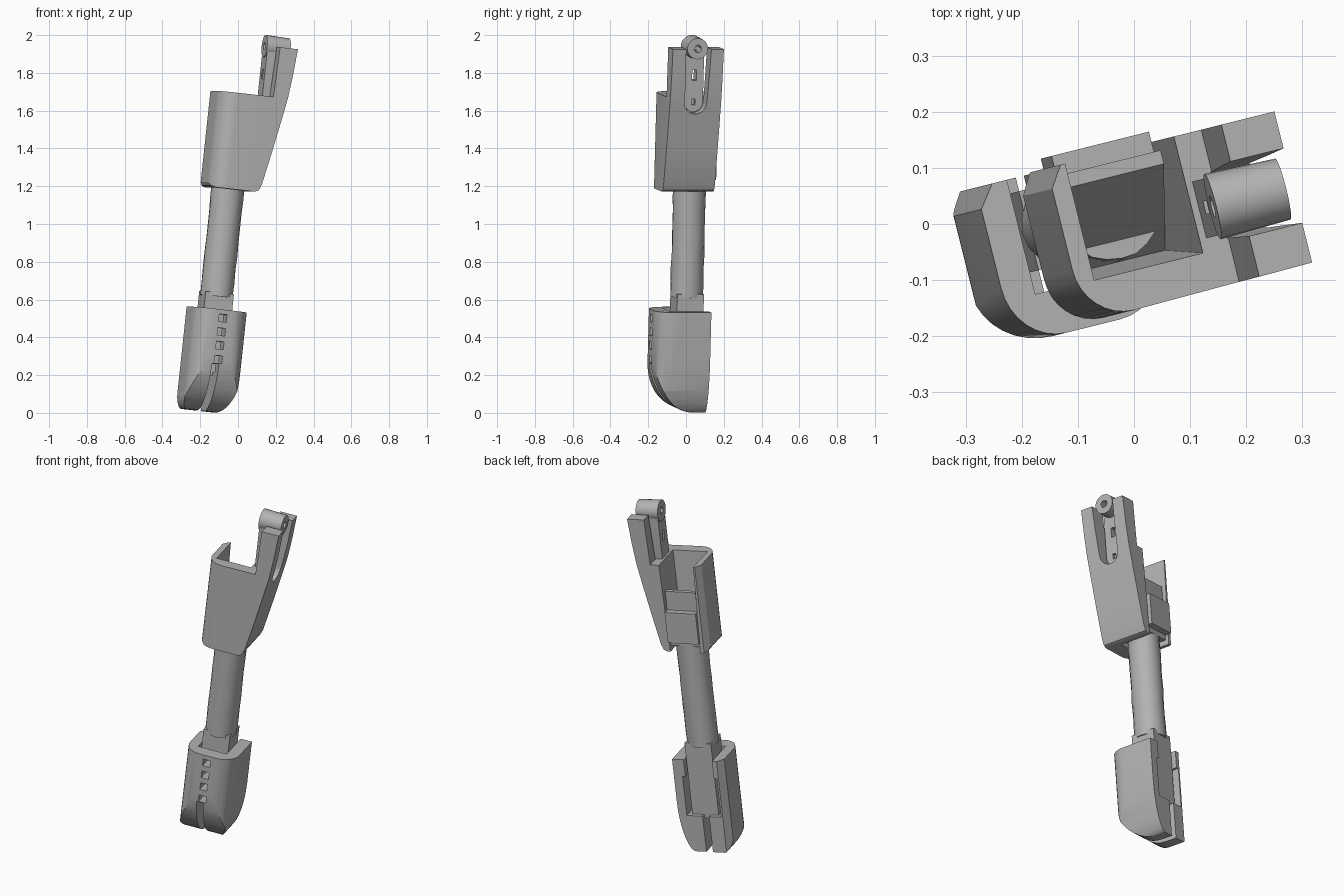
import bpy, bmesh, math, random
from mathutils import Matrix, Vector

if "Cube" in bpy.data.objects:
    bpy.data.objects.remove(bpy.data.objects["Cube"], do_unlink=True)

random.seed(4)
grey = bpy.data.materials.new("plain grey")
grey.use_nodes = True
colour = (0.45, 0.45, 0.45, 1)
grey.diffuse_color = colour
grey.node_tree.nodes["Principled BSDF"].inputs["Base Color"].default_value = colour

# The whole limb is built upright, then yawed and leaned by this matrix
LEAN = (Matrix.Translation((-0.181, -0.013, 0))
        @ Matrix.Rotation(math.radians(14), 4, "Z")
        @ Matrix.Rotation(math.radians(6.3), 4, "Y"))
parts = []


def from_bmesh(name, bm):
    bmesh.ops.recalc_face_normals(bm, faces=bm.faces[:])
    mesh = bpy.data.meshes.new(name)
    bm.to_mesh(mesh)
    bm.free()
    ob = bpy.data.objects.new(name, mesh)
    bpy.context.collection.objects.link(ob)
    mesh.materials.append(grey)
    return ob


def prism(name, profile, axis, lo, hi):
    """Extrude a 2D profile along one axis; the profile uses the other two in order."""
    bm = bmesh.new()

    def place(p, t):
        co = list(p)
        co.insert("xyz".index(axis), t)
        return bm.verts.new(co)
    a = [place(p, lo) for p in profile]
    b = [place(p, hi) for p in profile]
    bm.faces.new(a)
    bm.faces.new(b[::-1])
    for i in range(len(a)):
        j = (i + 1) % len(a)
        bm.faces.new((a[i], b[i], b[j], a[j]))
    return from_bmesh(name, bm)


def box(name, x, y, z):
    rect = [(x[0], y[0]), (x[1], y[0]), (x[1], y[1]), (x[0], y[1])]
    return prism(name, rect, "z", *z)


def tapered(name, low, high, z):
    """Box whose rectangles (x0, x1, y0, y1) differ at bottom and top."""
    bm = bmesh.new()
    for (x0, x1, y0, y1), h in zip((low, high), z):
        for x, y in ((x0, y0), (x1, y0), (x1, y1), (x0, y1)):
            bm.verts.new((x, y, h))
    bmesh.ops.convex_hull(bm, input=bm.verts[:])
    return from_bmesh(name, bm)


def cylinder(name, axis_matrix, r1, r2, depth, sides):
    bm = bmesh.new()
    bmesh.ops.create_cone(bm, cap_ends=True, segments=sides, radius1=r1,
                          radius2=r2, depth=depth, matrix=axis_matrix)
    return from_bmesh(name, bm)


def carve(ob, operation, *tools):
    for tool in tools:
        tool.hide_render = True
        mod = ob.modifiers.new("cut", "BOOLEAN")
        mod.operation, mod.object, mod.solver = operation, tool, "EXACT"
        bpy.context.view_layer.update()
        result = bpy.data.meshes.new_from_object(
            ob.evaluated_get(bpy.context.evaluated_depsgraph_get()))
        ob.modifiers.clear()
        ob.data = result
        bpy.data.objects.remove(tool, do_unlink=True)


def arc(cx, cy, rx, ry, start, end, steps):
    angles = [math.radians(start + (end - start) * i / steps) for i in range(steps + 1)]
    return [(cx + rx * math.cos(a), cy + ry * math.sin(a)) for a in angles]


# Lower shell: rounded U plan, toe curve from the side, rounded bottom corners
foot = prism("lower_shell", arc(-0.045, -0.085, 0.095, 0.105, 180, 270, 8)
             + arc(0.055, -0.085, 0.095, 0.105, 270, 360, 8)
             + [(0.15, 0.1), (-0.11, 0.1), (-0.14, 0.06)], "z", 0, 0.55)
toe = prism("toe_curve", arc(0.03, 0.31, 0.22, 0.3, 180, 270, 12)
            + [(0.1, 0.01), (0.1, 0.7), (-0.19, 0.7)], "x", -0.3, 0.3)
corners = prism("bottom_corners", arc(-0.085, 0.09, 0.055, 0.085, 180, 270, 6)
                + arc(0.06, 0.3, 0.09, 0.295, 270, 360, 8)
                + [(0.15, 0.7), (-0.14, 0.7)], "y", -0.4, 0.4)
carve(foot, "INTERSECT", toe, corners)
carve(foot, "DIFFERENCE",
      box("channel", (-0.083, 0.083), (-0.11, 0.3), (0.22, 0.7)),
      box("wide_recess", (-0.1, 0.1), (0.02, 0.3), (0.22, 0.45)),
      box("slit", (-0.03, 0.008), (-0.4, 0.4), (-0.1, 0.26)))
for z in (0.285, 0.36, 0.432, 0.505):
    carve(foot, "DIFFERENCE",
          box("window", (-0.02, 0.022), (-0.3, -0.09), (z - 0.02, z + 0.02)))
parts.append(foot)

# Square tang that sits in the lower shell
parts.append(box("tang", (-0.077, 0.077), (-0.07, 0.075), (0.2, 0.64)))

# Slightly uneven round shaft
bm = bmesh.new()
rings, sides = 10, 20
grid = []
for r in range(rings):
    z = 0.62 + 0.68 * r / (rings - 1)
    row = []
    for s in range(sides):
        a = math.tau * s / sides
        rad = 0.087 + random.uniform(-0.002, 0.002)
        row.append(bm.verts.new((rad * math.cos(a), rad * math.sin(a), z)))
    grid.append(row)
for low, high in zip(grid, grid[1:]):
    for s in range(sides):
        t = (s + 1) % sides
        bm.faces.new((low[s], low[t], high[t], high[s]))
bm.faces.new(grid[0][::-1])
bm.faces.new(grid[-1])
parts.append(from_bmesh("shaft", bm))

# Upper socket with its rising side tower
socket = prism("upper_socket", [(-0.135, 1.215), (-0.125, 1.198), (-0.1, 1.19),
               (0.105, 1.19), (0.125, 1.2), (0.138, 1.23), (0.175, 1.41),
               (0.208, 1.58), (0.23, 1.7), (0.244, 1.82), (0.256, 1.965),
               (0.158, 1.965), (0.15, 1.7), (-0.135, 1.7)], "y", -0.3, 0.3)
plan = prism("socket_plan", arc(-0.045, -0.085, 0.09, 0.095, 180, 270, 8)
             + [(0.4, -0.172), (0.4, 0.103), (-0.11, 0.103), (-0.135, 0.065)],
             "z", 1, 2.2)
carve(socket, "INTERSECT", plan)
groove = prism("lug_groove", arc(-0.035, 1.675, 0.06, 0.06, 180, 360, 10)
               + [(0.04, 2.1), (-0.105, 2.1)], "x", 0.148, 0.4)
carve(socket, "DIFFERENCE",
      tapered("funnel", (-0.085, 0.085, -0.085, 0.3), (-0.102, 0.1, -0.112, 0.3), (1.1, 1.72)),
      groove)
parts.append(socket)

# Wedge and back plate closing the rear of the socket
parts.append(prism("socket_wedge", [(-0.09, 1.22), (0.085, 1.22), (0.085, 1.54),
                                    (0.06, 1.54)], "x", -0.088, 0.088))
parts.append(box("back_plate", (-0.092, 0.088), (0.03, 0.122), (1.25, 1.43)))

# Strap and boss of the hinge lug
strap = prism("lug_strap", arc(-0.035, 1.675, 0.052, 0.052, 180, 360, 10)
              + [(0.017, 1.95), (-0.087, 1.95)], "x", 0.112, 0.172)
carve(strap, "DIFFERENCE",
      box("upper_hole", (0, 0.3), (-0.045, -0.022), (1.79, 1.845)),
      box("lower_hole", (0.15, 0.3), (-0.045, -0.025), (1.66, 1.69)))
parts.append(strap)
along = Matrix.Translation((0.172, -0.035, 1.965)) @ Matrix.Rotation(math.pi / 2, 4, "Y")
boss = cylinder("hinge_boss", along, 0.06, 0.056, 0.13, 24)
carve(boss, "DIFFERENCE", cylinder("pin_hole", along, 0.02, 0.02, 0.3, 12))
parts.append(boss)

# Lean everything and smooth the curved faces
for ob in parts:
    ob.matrix_world = LEAN
    ob.select_set(True)
bpy.context.view_layer.objects.active = parts[0]
bpy.ops.object.shade_smooth_by_angle(angle=math.radians(30))
